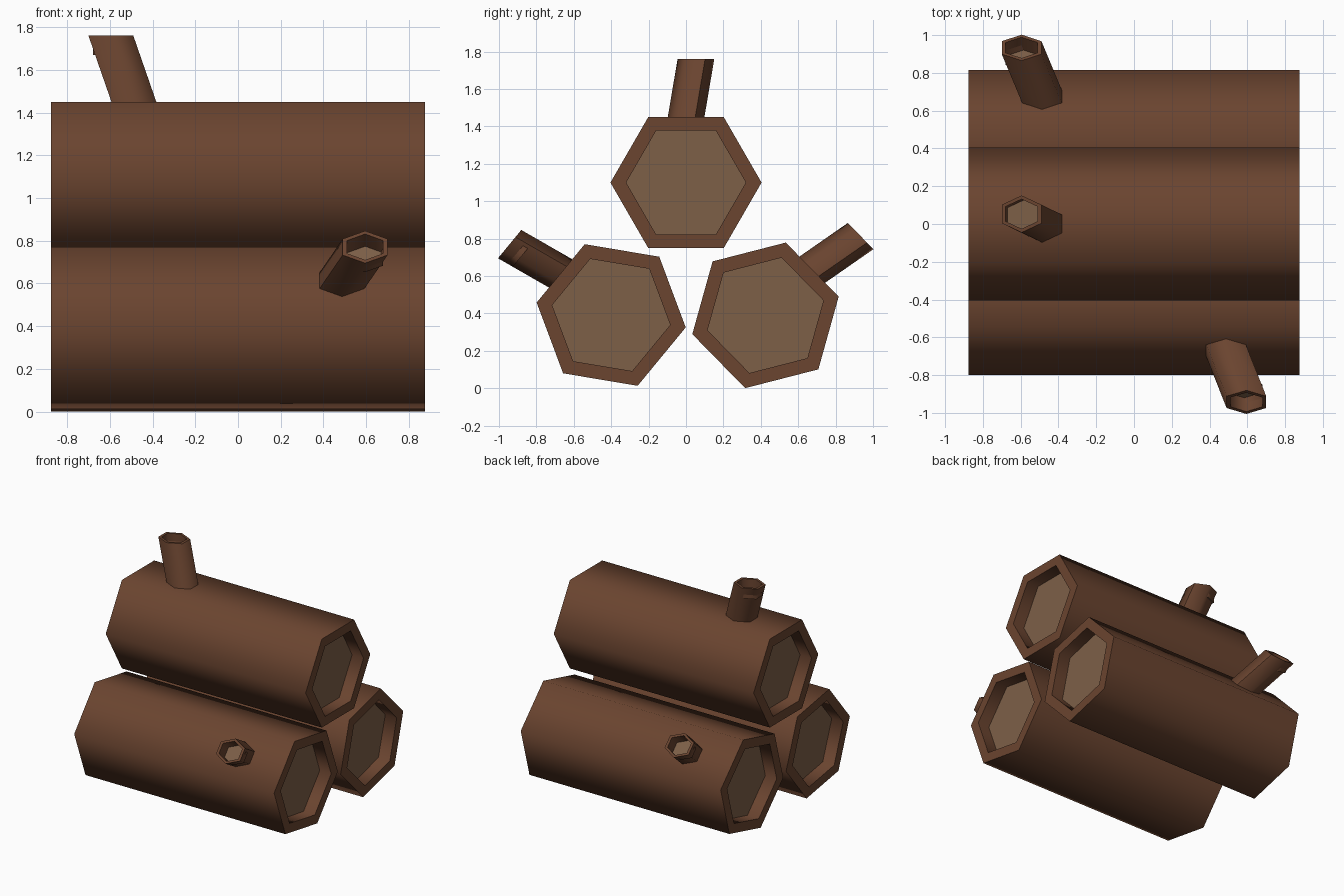
import bpy, bmesh
from math import sin, cos, pi, radians
from mathutils import Matrix, Vector

if "Cube" in bpy.data.objects:
    bpy.data.objects.remove(bpy.data.objects["Cube"])


def material(name, rgb):
    m = bpy.data.materials.new(name)
    m.diffuse_color = (*rgb, 1)
    m.use_nodes = True
    m.node_tree.nodes["Principled BSDF"].inputs["Base Color"].default_value = m.diffuse_color
    return m


BARK = material("bark", (0.145, 0.058, 0.029))
WOOD = material("cut_wood", (0.205, 0.115, 0.064))


def loft(name, rings, wood_caps, matrix):
    """Skin a stack of six-sided rings and close both ends."""
    bm = bmesh.new()
    loops = [[bm.verts.new(p) for p in ring] for ring in rings]
    for a, b in zip(loops, loops[1:]):
        for i in range(6):
            j = (i + 1) % 6
            bm.faces.new((a[i], a[j], b[j], b[i]))
    for loop, is_wood in zip((loops[0], loops[-1]), wood_caps):
        bm.faces.new(loop).material_index = int(is_wood)
    bmesh.ops.recalc_face_normals(bm, faces=bm.faces)
    mesh = bpy.data.meshes.new(name)
    bm.to_mesh(mesh)
    bm.free()
    mesh.materials.append(BARK)
    mesh.materials.append(WOOD)
    ob = bpy.data.objects.new(name, mesh)
    bpy.context.collection.objects.link(ob)
    ob.matrix_world = matrix
    bpy.ops.object.select_all(action='DESELECT')
    ob.select_set(True)
    bpy.context.view_layer.objects.active = ob
    bpy.ops.object.shade_smooth_by_angle(angle=radians(65))


def log_ring(x, r):
    return [(x, r * cos(i * pi / 3), r * sin(i * pi / 3)) for i in range(6)]


def branch_ring(x, y, z, s=1.0):
    rx, ry = 0.105 / cos(pi / 6) * s, 0.098 * s
    return [(x + rx * sin(i * pi / 3), y + ry * cos(i * pi / 3), z) for i in range(6)]


def make_log(label, y, z, roll, turn):
    place = Matrix.Translation((0, y, z)) @ Matrix.Rotation(radians(roll), 4, 'X')
    # Trunk with a recessed cut face at each end
    L, R, r, d = 0.875, 0.404, 0.32, 0.10
    loft(label + "_log",
         [log_ring(-L + d, r), log_ring(-L, r), log_ring(-L, R),
          log_ring(L, R), log_ring(L, r), log_ring(L - d, r)],
         (True, True), place)
    # Leaning branch stub, level cut, hollowed tip
    base, tip = Vector((-0.470, -0.008, 0.30)), Vector((-0.595, 0.053, 0.66))
    loft(label + "_branch",
         [branch_ring(*base), branch_ring(*tip), branch_ring(*tip, 0.8),
          branch_ring(tip.x, tip.y, tip.z - 0.09, 0.8)],
         (False, True), place @ Matrix.Rotation(radians(turn), 4, 'Z'))


make_log("top", 0.0, 1.10, 0, 0)
make_log("front", -0.40, 0.392, 50.5, 180)
make_log("back", 0.425, 0.39, -45.6, 0)
